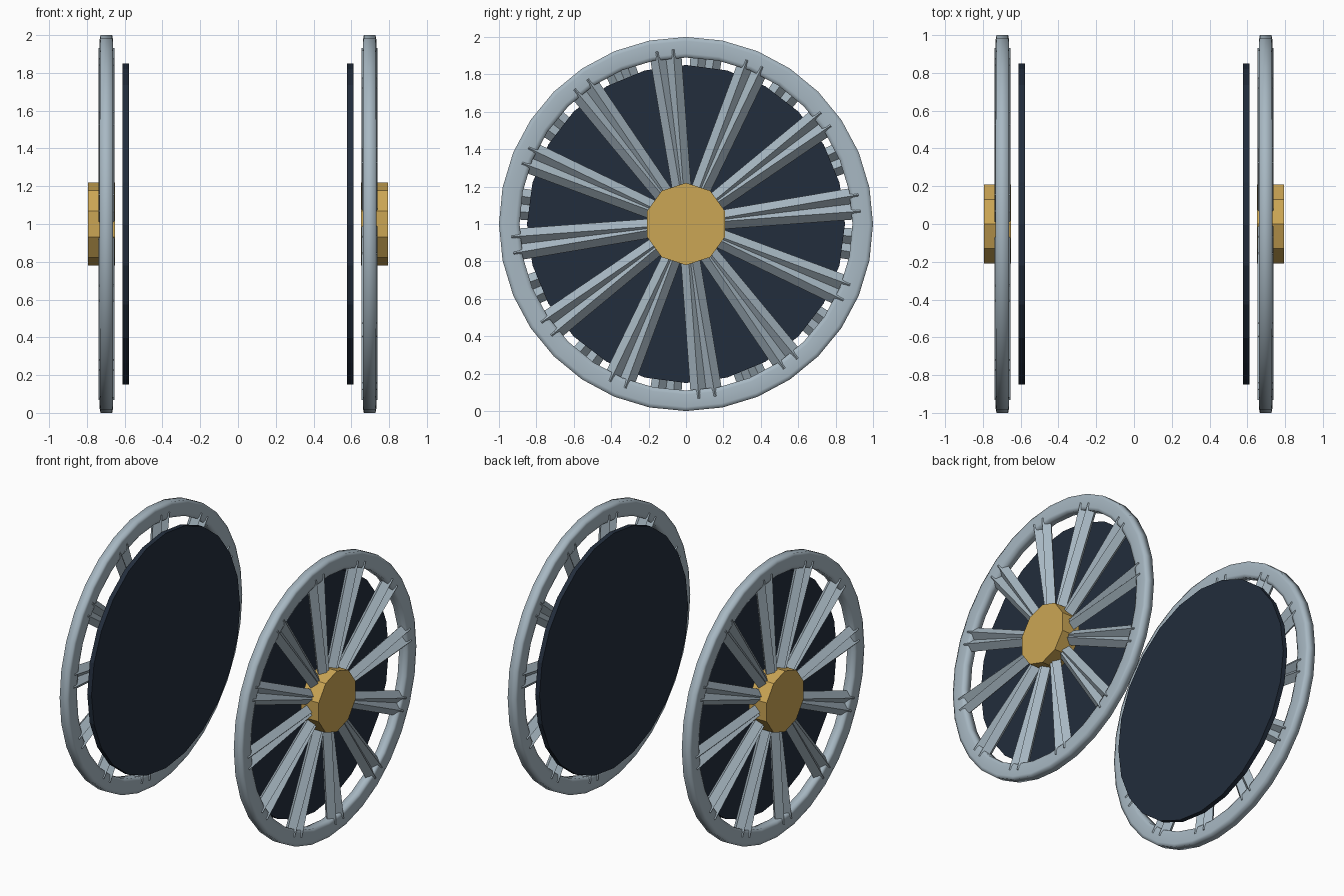
import bpy, bmesh, math
from mathutils import Matrix, Vector

if "Cube" in bpy.data.objects:
    bpy.data.objects.remove(bpy.data.objects["Cube"], do_unlink=True)


def material(name, rgb):
    m = bpy.data.materials.new(name)
    m.use_nodes = True
    m.diffuse_color = (*rgb, 1)
    m.node_tree.nodes["Principled BSDF"].inputs["Base Color"].default_value = (*rgb, 1)
    return m


STEEL = material("pale blue grey", (0.39, 0.48, 0.545))
BRASS = material("brass", (0.6, 0.38, 0.09))
NAVY = material("dark navy", (0.016, 0.026, 0.045))

CENTRE = Vector((0, 0, 1))


def finish(bm, name, mat, turn, smooth=False):
    bmesh.ops.recalc_face_normals(bm, faces=bm.faces)
    # Place the wheel part around the axle and turn it to its side
    bm.transform(Matrix.Translation(CENTRE) @ Matrix.Rotation(turn, 4, 'Z'))
    for f in bm.faces:
        f.smooth = smooth
    mesh = bpy.data.meshes.new(name)
    bm.to_mesh(mesh)
    bm.free()
    mesh.materials.append(mat)
    obj = bpy.data.objects.new(name, mesh)
    bpy.context.collection.objects.link(obj)
    return obj


def ring(profile, sides):
    """Closed (x, radius) section swept around the x axis."""
    bm = bmesh.new()
    loops = []
    for i in range(sides):
        a = math.tau * i / sides
        loops.append([bm.verts.new((x, r * math.cos(a), r * math.sin(a))) for x, r in profile])
    n = len(profile)
    for i in range(sides):
        p, q = loops[i], loops[(i + 1) % sides]
        for j in range(n):
            k = (j + 1) % n
            bm.faces.new((p[j], p[k], q[k], q[j]))
    return bm


def drum(x0, x1, radius, sides):
    """Capped prism along the x axis with a corner on +y."""
    bm = bmesh.new()
    bmesh.ops.create_cone(bm, cap_ends=True, segments=sides, radius1=radius,
                          radius2=radius, depth=x1 - x0)
    bm.transform(Matrix.Translation(((x0 + x1) / 2, 0, 0))
                 @ Matrix.Rotation(math.pi / 2, 4, 'X') @ Matrix.Rotation(math.pi / 2, 4, 'Y'))
    return bm


MID = 0.697                      # middle of the wheel along the axle
SPOKE_IN, SPOKE_OUT = 0.12, 0.935

for side, turn in (("left", 0), ("right", math.pi)):
    # Rim with softened corners
    half = [(0.03, 0.89), (0.035, 0.912), (0.035, 0.978), (0.031, 1.0)]
    section = [(MID + x, r) for x, r in half] + [(MID - x, r) for x, r in reversed(half)]
    finish(ring(section, 32), side + "_rim", STEEL, turn, smooth=True)

    # Paired diamond-section spokes
    bm = bmesh.new()
    for k in range(12):
        for spread in (-2.7, 2.7):
            angle = math.radians(6.9 + 30 * k + spread)
            place = (Matrix.Translation((MID, 0, 0)) @ Matrix.Rotation(angle - math.pi / 2, 4, 'X')
                     @ Matrix.Translation((0, 0, (SPOKE_IN + SPOKE_OUT) / 2)))
            bmesh.ops.create_cone(bm, cap_ends=True, segments=4, radius1=0.042, radius2=0.042,
                                  depth=SPOKE_OUT - SPOKE_IN, matrix=place)
    finish(bm, side + "_spokes", STEEL, turn)

    # Ten-sided hub
    finish(drum(0.65, 0.793, 0.22, 10), side + "_hub", BRASS, turn)

    # Backing disc on the inner side
    finish(drum(0.578, 0.612, 0.85, 24), side + "_disc", NAVY, turn)
